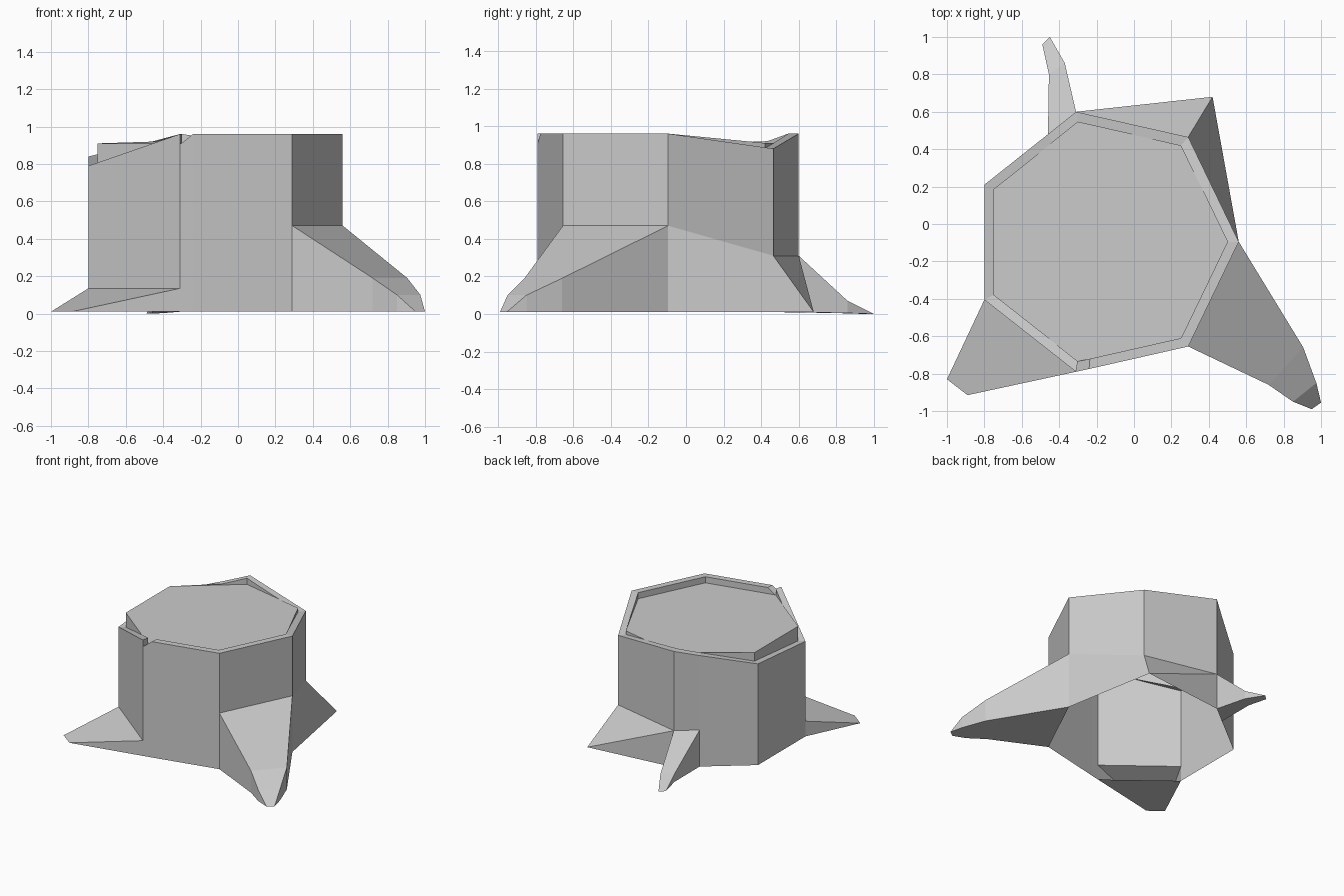
import bpy, bmesh

if "Cube" in bpy.data.objects:
    bpy.data.objects.remove(bpy.data.objects["Cube"])

BASE = 0.01            # height of the trunk's open lower edge
CAP = 0.91             # height of the cut wood surface
CX, CY, INSET = -0.19, -0.095, 0.92


def make(name, faces, recalc=False):
    """Build a flat-shaded object from faces given as coordinate lists."""
    bm = bmesh.new()
    for f in faces:
        pts = []
        for p in f:
            if p not in pts:
                pts.append(p)
        if len(pts) > 2:
            bm.faces.new([bm.verts.new(p) for p in pts])
    bmesh.ops.remove_doubles(bm, verts=bm.verts, dist=0.0005)
    if recalc:
        bmesh.ops.recalc_face_normals(bm, faces=bm.faces)
    me = bpy.data.meshes.new(name)
    bm.to_mesh(me)
    bm.free()
    ob = bpy.data.objects.new(name, me)
    bpy.context.collection.objects.link(ob)
    return ob


def inner(p, z=None):
    return (CX + (p[0] - CX) * INSET, CY + (p[1] - CY) * INSET,
            p[2] if z is None else z)


# Seven-sided outline with rim heights, clockwise from above, plus the
# wall's lower edge (start, end) for the segment that follows each point
ring = [
    ((-0.80, 0.21, 0.84), (BASE, BASE)),
    ((-0.46, 0.48, 0.92), (0.31, 0.31)),
    ((-0.31, 0.60, 0.96), (0.31, 0.31)),
    ((0.29, 0.465, 0.88), (0.31, 0.47)),
    ((0.56, -0.095, 0.96), (0.47, 0.47)),
    ((0.29, -0.655, 0.96), (BASE, BASE)),
    ((-0.24, -0.775, 0.96), (BASE, BASE)),
    ((-0.31, -0.79, 0.905), None),          # small chip in the rim
    ((-0.31, -0.79, 0.96), (0.135, 0.135)),
    ((-0.80, -0.405, 0.79), (BASE, BASE)),
]

# Trunk walls and bark rim
walls, rim = [], []
for i, (p, low) in enumerate(ring):
    q = ring[(i + 1) % len(ring)][0]
    if low:
        walls.append([p, q, (q[0], q[1], low[1]), (p[0], p[1], low[0])])
    rim.append([p, inner(p), inner(q), q])
    rim.append([inner(p), inner(p, CAP), inner(q, CAP), inner(q)])
make("trunk_bark", walls + rim)

# Cut wood surface
make("cut_top", [[inner(p, CAP) for p, low in reversed(ring)]])


def root(name, left, right, tip_base=BASE):
    """Ridge between two edge paths, with vertical sides and an underside."""
    n = len(left) - 1

    def down(p, i):
        return (p[0], p[1], BASE + (tip_base - BASE) * i / n)

    faces = []
    for i in range(n):
        a, b, c, d = left[i], left[i + 1], right[i + 1], right[i]
        a0, b0, c0, d0 = down(a, i), down(b, i + 1), down(c, i + 1), down(d, i)
        faces += [[a, b, c, d], [a, a0, b0, b], [d, c, c0, d0], [a0, d0, c0, b0]]
    make(name, faces, recalc=True)


root("front_right_root",
     [(0.29, -0.655, 0.47), (0.72, -0.86, 0.19), (0.85, -0.95, 0.10), (0.95, -0.99, BASE)],
     [(0.56, -0.095, 0.47), (0.905, -0.66, 0.19), (0.975, -0.85, 0.10), (1.0, -0.955, BASE)])
root("front_left_root",
     [(-0.80, -0.405, 0.135), (-1.0, -0.83, BASE)],
     [(-0.31, -0.79, 0.135), (-0.89, -0.915, BASE)])
root("back_left_root",
     [(-0.46, 0.48, 0.31), (-0.455, 0.80, 0.07), (-0.49, 0.96, 0.0)],
     [(-0.31, 0.60, 0.31), (-0.37, 0.86, 0.07), (-0.45, 1.0, 0.0)], 0.0)

# Broad back root spreading from three trunk corners to one point
tip = (0.42, 0.68, BASE)
B, C, D = (-0.31, 0.60, 0.31), (0.29, 0.465, 0.31), (0.56, -0.095, 0.47)
make("back_right_root", [[B, C, tip],
                         [C, D, (D[0], D[1], BASE), tip],
                         [B, tip, (B[0], B[1], BASE)]])
